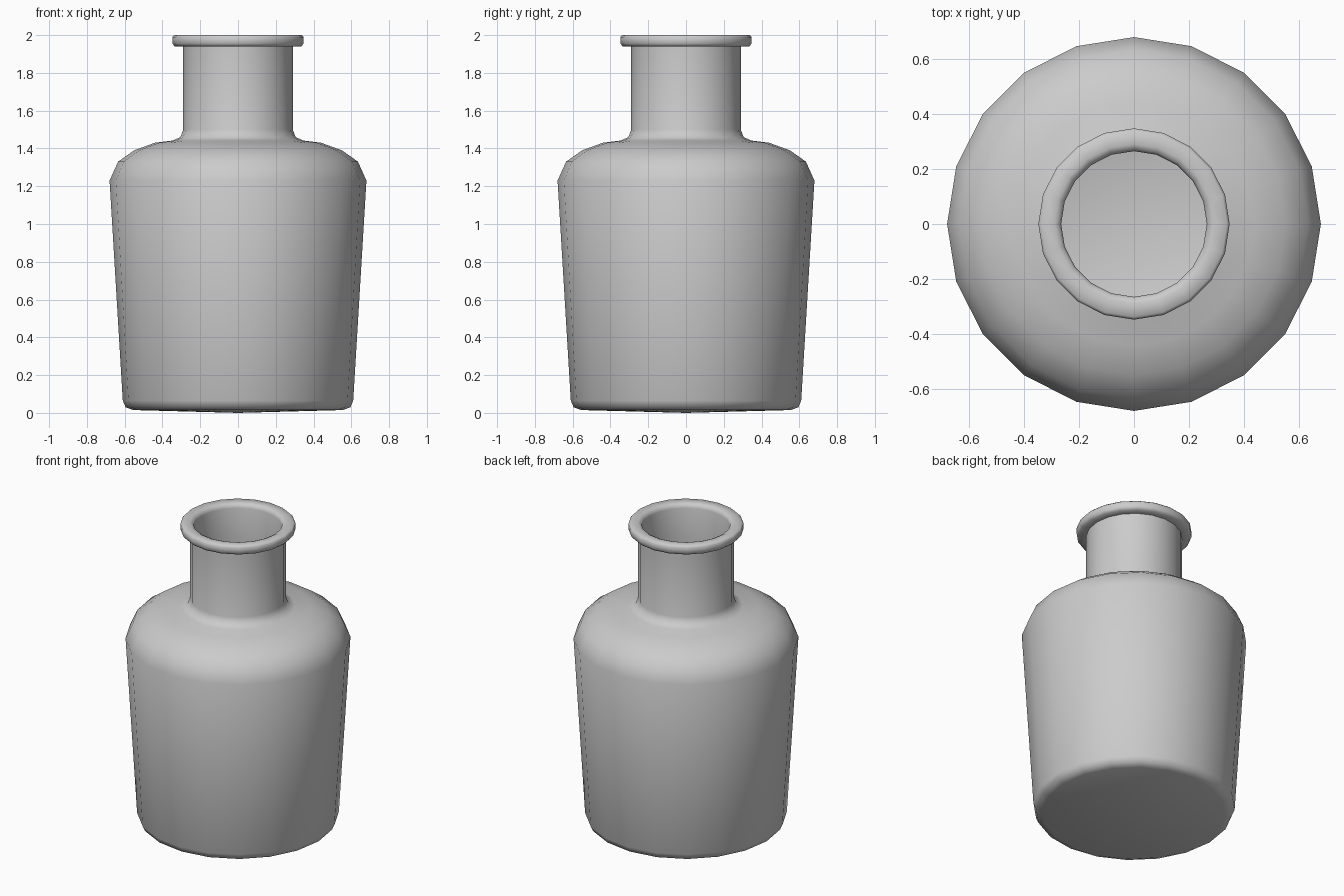
import bpy, bmesh, math

if "Cube" in bpy.data.objects:
    bpy.data.objects.remove(bpy.data.objects["Cube"])

SIDES = 20

# Closed-wall profile (radius, height): base, body, shoulder, neck, lip
outer = [(0.555, 0.015), (0.595, 0.03), (0.61, 0.065), (0.68, 1.23),
         (0.635, 1.33), (0.55, 1.39), (0.44, 1.43), (0.345, 1.442),
         (0.305, 1.46), (0.29, 1.50), (0.29, 1.94)]
lip = [(0.335, 1.94), (0.348, 1.955), (0.348, 1.99), (0.338, 2.0),
       (0.29, 2.0), (0.272, 1.992), (0.265, 1.97)]
# Inner wall, from the neck down to the floor
inner = [(0.265, 1.49), (0.285, 1.44), (0.335, 1.417), (0.43, 1.405),
         (0.535, 1.367), (0.613, 1.315), (0.655, 1.225), (0.585, 0.07),
         (0.55, 0.04)]


def lathe(name, profile, base_z, floor_z):
    bm = bmesh.new()
    rings = []
    for r, z in profile:
        rings.append([bm.verts.new((r * math.cos(2 * math.pi * i / SIDES),
                                    r * math.sin(2 * math.pi * i / SIDES), z))
                      for i in range(SIDES)])
    for a, b in zip(rings, rings[1:]):
        for i in range(SIDES):
            j = (i + 1) % SIDES
            bm.faces.new((a[i], a[j], b[j], b[i]))
    # Underside and inside floor
    for ring, z in ((rings[0], base_z), (rings[-1], floor_z)):
        centre = bm.verts.new((0, 0, z))
        for i in range(SIDES):
            bm.faces.new((ring[i], ring[(i + 1) % SIDES], centre))
    bmesh.ops.recalc_face_normals(bm, faces=bm.faces)
    mesh = bpy.data.meshes.new(name)
    bm.to_mesh(mesh)
    bm.free()
    obj = bpy.data.objects.new(name, mesh)
    bpy.context.collection.objects.link(obj)
    bpy.context.view_layer.objects.active = obj
    obj.select_set(True)
    bpy.ops.object.shade_smooth_by_angle(angle=math.radians(50))
    return obj


lathe("bottle", outer + lip + inner, 0.0, 0.035)
